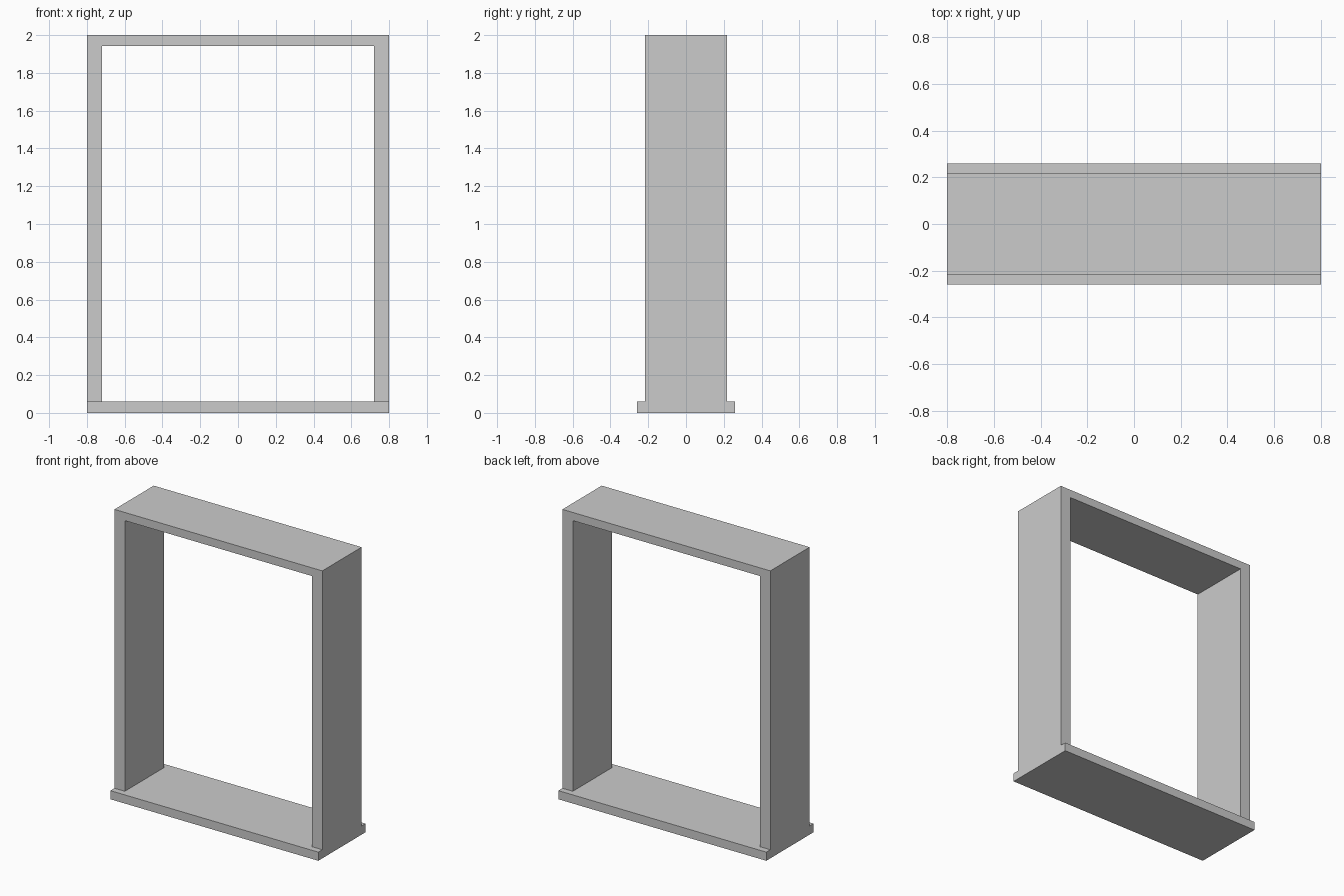
import bpy

if "Cube" in bpy.data.objects:
    bpy.data.objects.remove(bpy.data.objects["Cube"])

W, D, SILL_D, H = 1.60, 0.432, 0.52, 2.0   # overall width, frame depth, sill depth, height
JAMB, HEAD, SILL = 0.08, 0.057, 0.06       # board thicknesses


def board(name, size, centre):
    bpy.ops.mesh.primitive_cube_add(size=1, location=centre)
    ob = bpy.context.object
    ob.name = name
    ob.scale = size
    bpy.ops.object.transform_apply(location=False, rotation=False, scale=True)
    return ob


# Wide sill at the bottom
board("sill", (W, SILL_D, SILL), (0, 0, SILL / 2))

# Head board across the top, resting on the jambs
board("head", (W, D, HEAD), (0, 0, H - HEAD / 2))

# Left and right jambs between sill and head
jamb_h = H - HEAD - SILL
for side, sx in (("left", -1), ("right", 1)):
    board(side + "_jamb", (JAMB, D, jamb_h),
          (sx * (W - JAMB) / 2, 0, SILL + jamb_h / 2))
